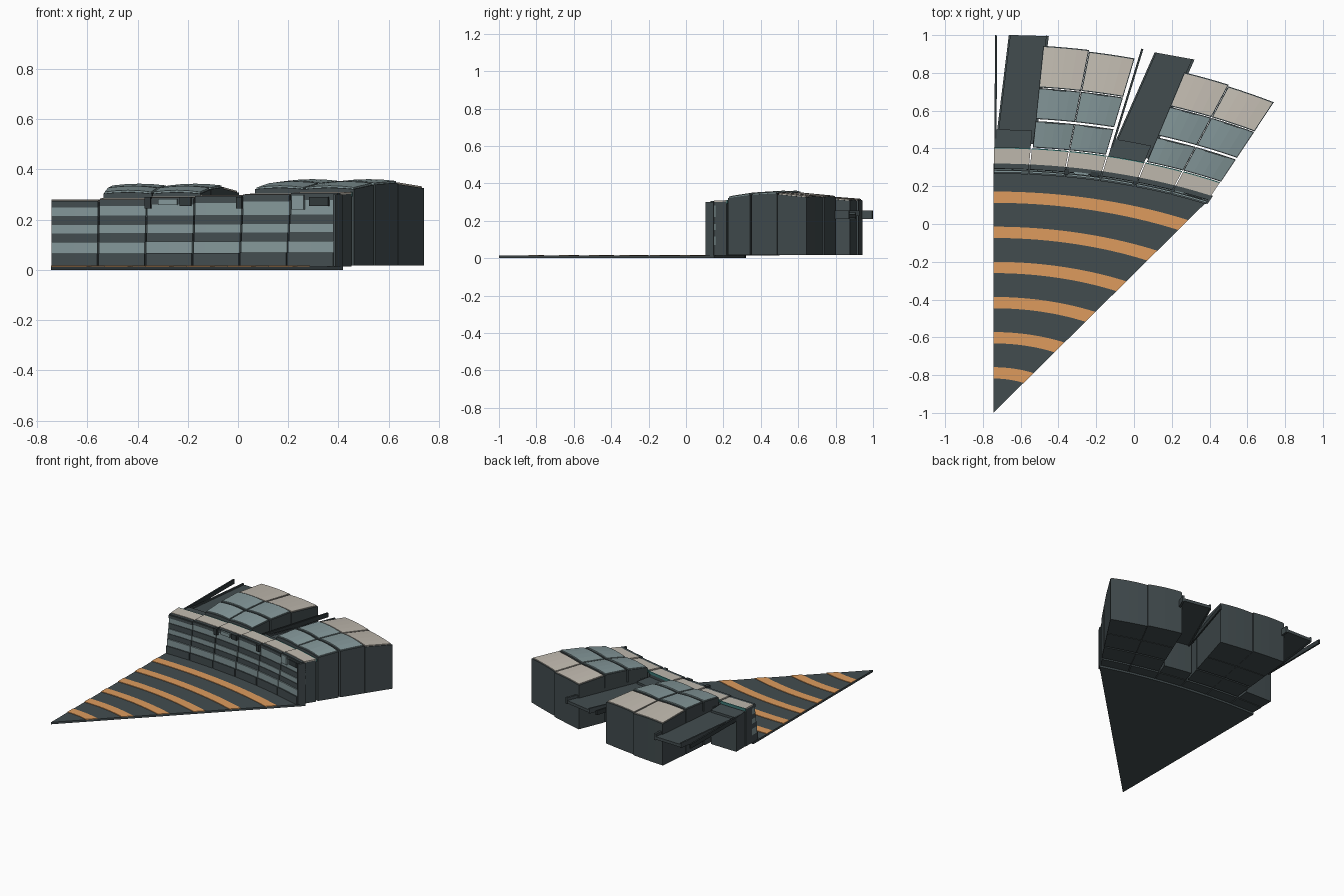
import bpy, bmesh, math

if "Cube" in bpy.data.objects:
    bpy.data.objects.remove(bpy.data.objects["Cube"])

def material(name, rgb):
    m = bpy.data.materials.new(name)
    m.diffuse_color = (*rgb, 1)
    m.use_nodes = True
    m.node_tree.nodes["Principled BSDF"].inputs["Base Color"].default_value = m.diffuse_color
    return m

DARK = material("slate", (.055, .073, .078))
DEEP = material("deep_slate", (.03, .04, .043))
GLASS = material("glass", (.23, .31, .32))
BEIGE = material("beige", (.53, .49, .43))
ORANGE = material("orange", (.73, .33, .11))
TEAL = material("teal", (.05, .20, .19))

def floor_pt(u, k):
    """Elliptical fan around the apex: u runs across, k outward."""
    return (-.745 + k * 1.145 * u, -1 + k * 1.30 * math.sqrt(1 - (.4915 * u) ** 2))

def stand_pt(s, d):
    """Station s (0..6 bays) on the front curve, pushed back by depth d."""
    x, y = floor_pt(s / 6, 1)
    a = math.radians(5.6 * s)
    return (x + d * math.sin(a), y + d * math.cos(a))

def loft(name, columns, mat):
    """Closed solid from a row of four-point sections."""
    bm = bmesh.new()
    rows = [[bm.verts.new(p) for p in c] for c in columns]
    for a, b in zip(rows, rows[1:]):
        for i in range(4):
            j = (i + 1) % 4
            bm.faces.new((a[i], a[j], b[j], b[i]))
    bm.faces.new(rows[0])
    bm.faces.new(rows[-1][::-1])
    bmesh.ops.remove_doubles(bm, verts=bm.verts, dist=1e-6)
    bmesh.ops.recalc_face_normals(bm, faces=bm.faces)
    me = bpy.data.meshes.new(name)
    bm.to_mesh(me)
    bm.free()
    me.materials.append(mat)
    ob = bpy.data.objects.new(name, me)
    bpy.context.collection.objects.link(ob)

def section(f, b, z0, zf, zb, z0b=None):
    z0b = z0 if z0b is None else z0b
    return [(*f, z0), (*f, zf), (*b, zb), (*b, z0b)]

def fan(name, k0, k1, z0, z1, mat, n=24):
    loft(name, [section(floor_pt(i / n, k0), floor_pt(i / n, k1), z0, z1, z1)
                for i in range(n + 1)], mat)

def block(name, s0, s1, d0, d1, z0, zf, zb, mat, crown=0, z0b=None, n=4):
    cols = []
    for i in range(n + 1):
        s = s0 + (s1 - s0) * i / n
        c = crown * (1 - (2 * i / n - 1) ** 2)
        cols.append(section(stand_pt(s, d0), stand_pt(s, d1), z0, zf + c, zb + c, z0b))
    loft(name, cols, mat)

def bar(name, p, q, angle, length, z0, z1, mat):
    """Straight beam with end edge p-q, running outward along angle."""
    a = math.radians(angle)
    go = lambda v: (v[0] + length * math.sin(a), v[1] + length * math.cos(a))
    loft(name, [section(p, q, z0, z1, z1), section(go(p), go(q), z0, z1, z1)], mat)

# floor wedge and its painted arcs
fan("floor_wedge", 0, 1.015, 0, .014, DARK)
for i in range(6):
    y = .182 + .186 * i
    fan("floor_stripe", y / 1.3, (y + .06) / 1.3, .013, .018, ORANGE)

# front facade: stepped bands, front row bodies and roofs
bands = [(.014, .065, -.034, DARK), (.065, .11, -.026, GLASS), (.11, .145, -.018, DARK),
         (.145, .178, -.014, GLASS), (.178, .215, -.009, DARK)]
for s in range(6):
    top = .277 + .006 * s
    a, b = s + .015, s + .985
    for z0, z1, d, m in bands:
        lift = 0 if z0 < .05 else .001 * s
        block("facade_band", a, b, d, .03, z0, z1 + .001 * s, z1 + .001 * s, m)
    block("upper_window_band", a, b, -.004, .03, .21, top - .025, top - .025, GLASS)
    block("facade_top_band", a, b, -.007, .03, top - .028, top - .007, top - .007, DARK)
    block("front_row_body", a, b, .025, .1, .014, top - .008, top - .004, DARK)
    block("front_row_lip", a, b, -.002, .018, top - .008, top - .002, top - .002, DARK)
    block("front_row_roof", a, b, .02, .1, top - .008, top, top + .003, BEIGE)
    block("teal_trim", a, b, .1, .106, top - .015, top + .003, top + .003, TEAL)

# small balconies and fins near the top of the facade
for s in (2.04, 3.96):
    block("facade_fin", s - .06, s + .06, -.022, .01, .245, .29, .29, DEEP)
for s, w, z0, z1 in ((2.45, .2, .258, .283), (5.18, .13, .24, .298)):
    block("light_window", s - w, s + w, -.014, .01, z0, z1, z1, GLASS)
for s, w in ((2.82, .12), (5.62, .2)):
    block("dark_window", s - w, s + w, -.014, .01, .255, .29, .29, DEEP)
block("end_pilaster", 5.97, 6.03, -.03, .02, .014, .3, .3, DARK)

# seating blocks: three stepped rows, each with a roof panel per bay
for s0, lift in ((1, 0), (4, .018)):
    for s in (s0, s0 + 1):
        a, b = s + (.04 if s == s0 else .004), s + (.96 if s > s0 else .996)
        if s == 5:
            b = 6
        back = .645 - .009 * (s - 1)
        rows = [(.116, .245, .31, .327, GLASS), (.268, .42, .328, .336, GLASS),
                (.436, back, .33, .314, BEIGE)]
        for d0, d1, zf, zb, m in rows:
            zf, zb = zf + lift, zb + lift
            block("seating_body", a, b, d0 - .006, d1 + .006, .018, zf - .007, zb - .007,
                  DARK, .006)
            crown = .007 if m is GLASS else .004
            block("seating_roof", a + .02, b - .02, d0, d1, zf - .012, zf, zb,
                  m, crown, zb - .012)

# entry bridges in bays 0 and 3
for s in (0, 3):
    ang = 5.6 * s + 7
    block("bridge_portal", s + .03, s + .98, .106, .2, .014, .26, .25, DARK)
    p, q = stand_pt(s + .06, .13), stand_pt(s + 1.1, .13)
    bar("bridge_deck", p, q, ang, .575, .215, .235, DARK)
    r = (q[0] - .014, q[1] + .003)
    bar("bridge_right_curb", r, q, ang, .575, .21, .255, DARK)
    bar("bridge_left_curb", p, (p[0] + .01, p[1] - .002), ang, .575, .21, .245, DARK)
    e = stand_pt(s + .03, .11)
    bar("bridge_handrail", e, (e[0] + .011, e[1] - .002), 5.6 * s + .3, .59, .225, .255, DEEP)
